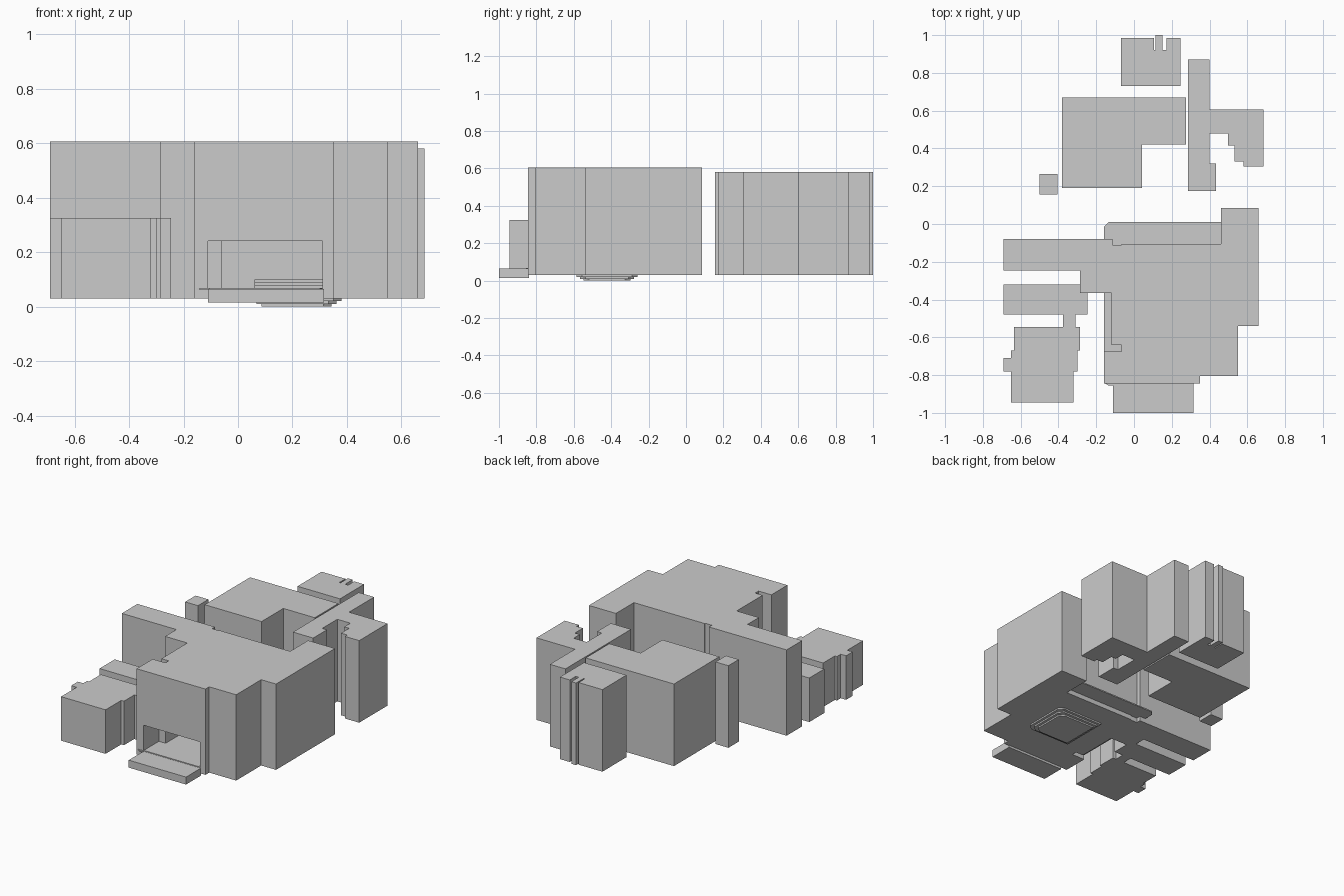
import bpy, bmesh


def prism(name, outline, z0, z1):
    """Extrude a plan outline from z0 to z1."""
    bm = bmesh.new()
    base = bm.faces.new([bm.verts.new((x, y, z0)) for x, y in outline])
    top = bmesh.ops.extrude_face_region(bm, geom=[base])["geom"]
    for v in top:
        if isinstance(v, bmesh.types.BMVert):
            v.co.z = z1
    bmesh.ops.recalc_face_normals(bm, faces=bm.faces)
    mesh = bpy.data.meshes.new(name)
    bm.to_mesh(mesh)
    bm.free()
    ob = bpy.data.objects.new(name, mesh)
    bpy.context.collection.objects.link(ob)
    return ob


def rect(x0, x1, y0, y1):
    return [(x0, y0), (x1, y0), (x1, y1), (x0, y1)]


# Main house volume with its side wing
house = prism("main_house", [
    (-.69, -.245), (-.285, -.245), (-.285, -.365), (-.12, -.365),
    (-.12, -.64), (-.065, -.64), (-.065, -.675), (-.16, -.675),
    (-.16, -.845), (.35, -.845), (.35, -.805), (.55, -.805),
    (.55, -.54), (.66, -.54), (.66, .085), (.46, .085), (.46, -.105),
    (-.065, -.105), (-.065, -.11), (-.115, -.11), (-.115, -.08),
    (-.69, -.08)], .03, .605)

# Front opening and the room behind it
room = prism("room_cutter", [
    (-.11, -.9), (.31, -.9), (.31, -.15), (-.06, -.15),
    (-.06, -.68), (-.11, -.68)], .066, .24)
room.hide_render = True
cut = house.modifiers.new("opening", "BOOLEAN")
cut.operation = "DIFFERENCE"
cut.solver = "EXACT"
cut.object = room
bpy.context.view_layer.objects.active = house
house.select_set(True)
bpy.ops.object.modifier_apply(modifier=cut.name)
bpy.data.objects.remove(room)

# Thin floor slab, showing as a ledge along the left and back walls
prism("floor_slab", [
    (-.135, -.855), (-.105, -.855), (-.105, -.84), (.3, -.84), (.46, -.6),
    (.46, .01), (-.135, .01), (-.16, -.015), (-.16, -.84)], .061, .069)

# Front entrance step
prism("entrance_step", rect(-.11, .315, -1, -.84), .015, .065)

# Sunken pit, stepping down below the house
for i in range(3):
    d = .018 * i
    x0, x1, y0, y1 = .05 + d, .38 - d, -.585 + d, -.26 - d
    prism(f"pit_tier_{i}", [
        (x0, y0), (x1 - .03, y0), (x1, y0 + .03), (x1, y1 - .03),
        (x1 - .03, y1), (x0, y1)], .02 - .01 * i, .032 - .01 * i)

# Raised tiers inside the room
for i in range(3):
    prism(f"room_tier_{i}", rect(.06, .312, -.3 + .05 * i, -.14),
          .065, .08 + .01 * i)

# Low annex at the front left
prism("low_annex", [
    (-.69, -.32), (-.285, -.32), (-.285, -.365), (-.245, -.365),
    (-.245, -.48), (-.31, -.48), (-.31, -.545), (-.285, -.545),
    (-.285, -.67), (-.30, -.67), (-.30, -.78), (-.32, -.78),
    (-.32, -.945), (-.65, -.945), (-.65, -.78), (-.69, -.78),
    (-.69, -.71), (-.65, -.71), (-.65, -.67), (-.635, -.67),
    (-.635, -.545), (-.375, -.545), (-.375, -.48), (-.69, -.48)],
    .03, .325)

# Rear blocks, all one height
rear_blocks = {
    "rear_notched_block": [
        (-.07, .73), (.245, .73), (.245, .985), (.172, .985), (.172, .92),
        (.15, .92), (.15, 1), (.115, 1), (.115, .92), (.107, .92),
        (.107, .985), (-.07, .985)],
    "rear_corner_block": [
        (-.38, .19), (.042, .19), (.042, .42), (.275, .42), (.275, .67),
        (-.38, .67)],
    "rear_corridor_block": [
        (.285, .175), (.435, .175), (.435, .32), (.40, .32), (.40, .48),
        (.497, .48), (.497, .415), (.533, .415), (.533, .33), (.58, .33),
        (.58, .305), (.685, .305), (.685, .605), (.40, .605), (.40, .87),
        (.285, .87)],
    "rear_small_block": rect(-.50, -.405, .155, .265),
}
for name, outline in rear_blocks.items():
    prism(name, outline, .03, .58)
